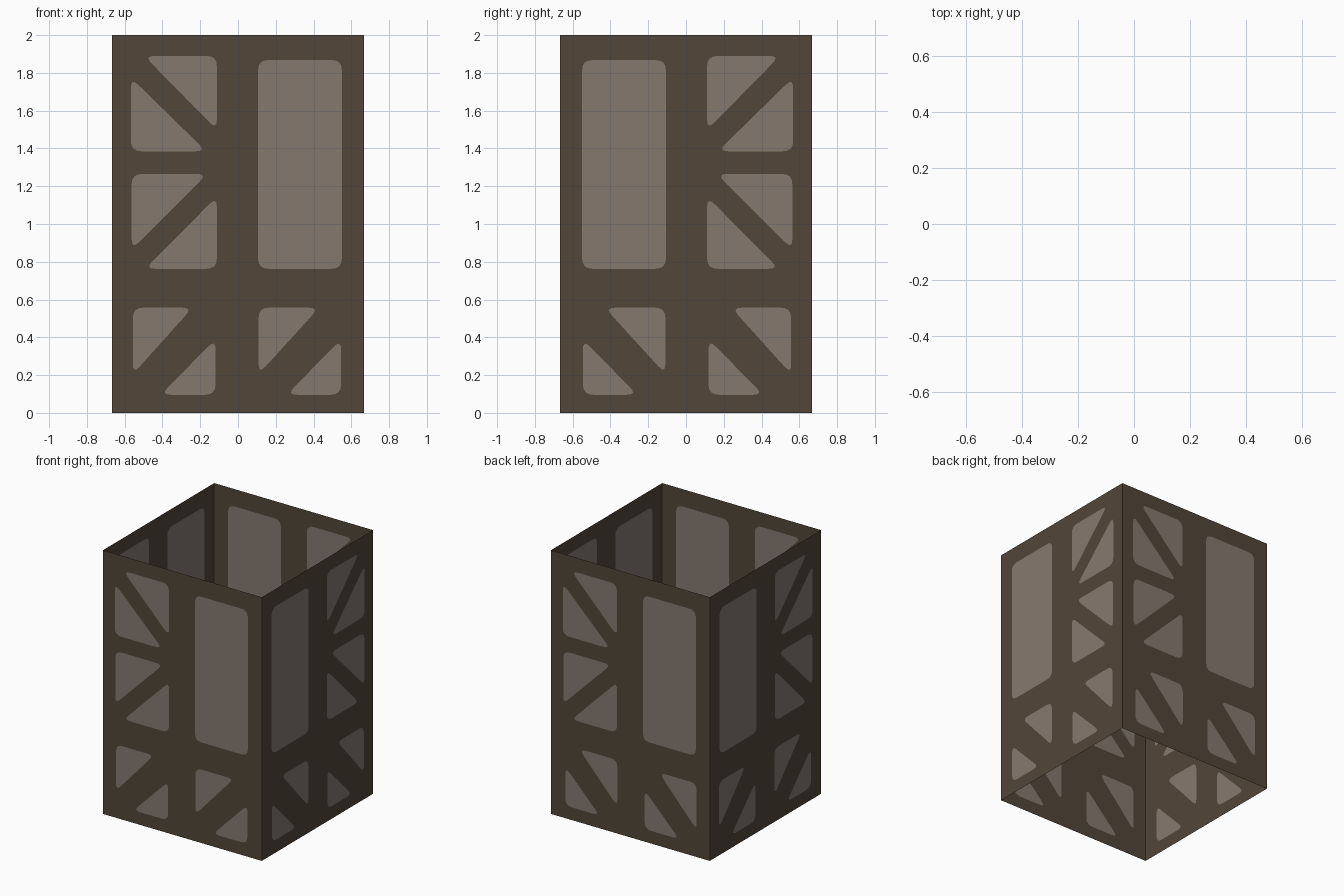
import bpy, bmesh, math
from mathutils import Vector

if "Cube" in bpy.data.objects:
    bpy.data.objects.remove(bpy.data.objects["Cube"])

HALF, HEIGHT = 2 / 3, 2.0


def material(name, srgb):
    m = bpy.data.materials.new(name)
    lin = [((c / 255 + 0.055) / 1.055) ** 2.4 for c in srgb]
    m.diffuse_color = (*lin, 1)
    m.use_nodes = True
    m.node_tree.nodes["Principled BSDF"].inputs["Base Color"].default_value = m.diffuse_color
    return m


FRAME = material("dark brown frame", (82, 70, 57))
PANEL = material("pale taupe panel", (134, 121, 111))

# Upper half: four triangular panes beside a tall window
UPPER = [
    [(-0.497, 1.89), (-0.112, 1.89), (-0.112, 1.498)],
    [(-0.567, 1.775), (-0.168, 1.385), (-0.567, 1.385)],
    [(-0.563, 1.265), (-0.163, 1.265), (-0.563, 0.865)],
    [(-0.112, 1.145), (-0.112, 0.763), (-0.493, 0.763)],
    [(0.106, 1.868), (0.55, 1.868), (0.55, 0.763), (0.106, 0.763)],
]
# Lower half: two bays, each split by a diagonal brace
LOWER = [
    [(-0.557, 0.557), (-0.24, 0.557), (-0.557, 0.205)],
    [(-0.119, 0.39), (-0.119, 0.096), (-0.41, 0.096)],
    [(0.109, 0.557), (0.43, 0.557), (0.109, 0.205)],
    [(0.546, 0.39), (0.546, 0.096), (0.258, 0.096)],
]


def rounded(points, cut=0.055, steps=4):
    """Outline with each corner replaced by a small curve."""
    pts = [Vector(p) for p in points]
    out = []
    for i, p in enumerate(pts):
        a = p + (pts[i - 1] - p).normalized() * cut
        b = p + (pts[(i + 1) % len(pts)] - p).normalized() * cut
        for k in range(steps + 1):
            t = k / steps
            out.append(a * (1 - t) ** 2 + p * 2 * t * (1 - t) + b * t * t)
    return out


def wall(name, place, outward, flip_upper, flip_lower):
    """Thin wall with flush inlaid panes; place maps (u, z) to 3D."""
    bm = bmesh.new()

    def loop(points):
        vs = [bm.verts.new(place(u, z)) for u, z in points]
        for i, v in enumerate(vs):
            bm.edges.new((vs[i - 1], v))
        return vs

    loop([(-HALF, 0), (HALF, 0), (HALF, HEIGHT), (-HALF, HEIGHT)])
    panes = []
    for shapes, flip in ((UPPER, flip_upper), (LOWER, flip_lower)):
        s = -1 if flip else 1
        for shape in shapes:
            panes.append(loop([(s * p.x, p.y) for p in rounded(shape)]))
    # frame around the panes, then the panes themselves
    bmesh.ops.triangle_fill(bm, edges=bm.edges[:], use_beauty=True,
                            normal=Vector(outward))
    for vs in panes:
        bm.faces.new(vs).material_index = 1
    bm.normal_update()
    for f in bm.faces:
        if f.normal.dot(Vector(outward)) < 0:
            f.normal_flip()
    me = bpy.data.meshes.new(name)
    bm.to_mesh(me)
    bm.free()
    me.materials.append(FRAME)
    me.materials.append(PANEL)
    bpy.context.collection.objects.link(bpy.data.objects.new(name, me))


# Four walls, open at top and bottom
wall("front_wall", lambda u, z: (u, -HALF, z), (0, -1, 0), False, False)
wall("back_wall", lambda u, z: (u, HALF, z), (0, 1, 0), True, False)
wall("right_wall", lambda u, z: (HALF, u, z), (1, 0, 0), True, True)
wall("left_wall", lambda u, z: (-HALF, u, z), (-1, 0, 0), False, True)
